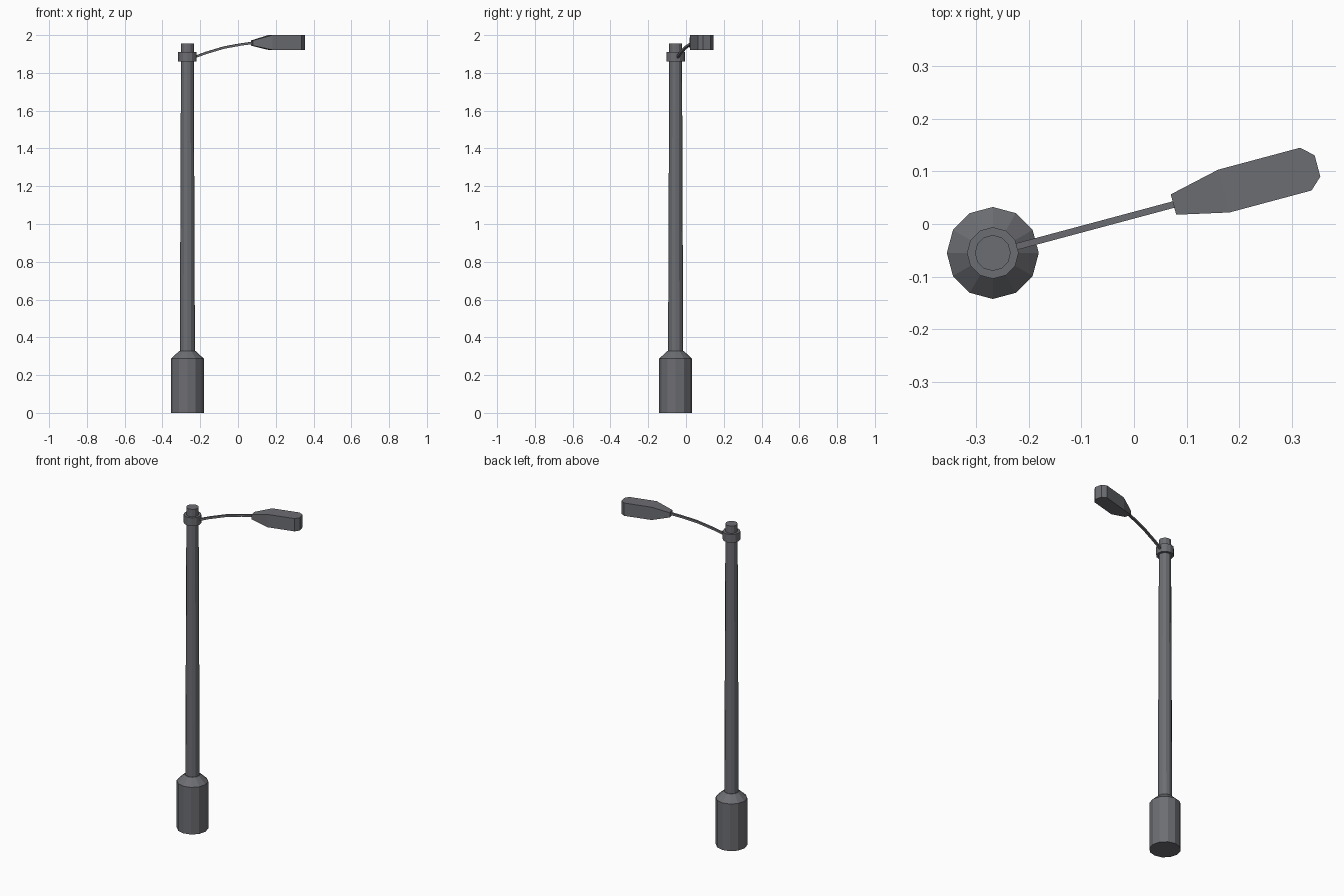
import bpy, bmesh, math
from mathutils import Vector, Matrix

if "Cube" in bpy.data.objects:
    bpy.data.objects.remove(bpy.data.objects["Cube"])

POLE = Vector((-0.268, -0.055, 0))      # pole axis position
TURN = math.radians(15)                 # heading of arm and lamp head
PLACE = Matrix.Translation(POLE) @ Matrix.Rotation(TURN, 4, 'Z')

grey = bpy.data.materials.new("dark grey metal")
grey.diffuse_color = (0.152, 0.155, 0.170, 1)
grey.use_nodes = True
grey.node_tree.nodes["Principled BSDF"].inputs["Base Color"].default_value = grey.diffuse_color


def finish(name, bm, matrix):
    bmesh.ops.recalc_face_normals(bm, faces=bm.faces)
    bm.transform(matrix)
    mesh = bpy.data.meshes.new(name)
    bm.to_mesh(mesh)
    bm.free()
    mesh.materials.append(grey)
    obj = bpy.data.objects.new(name, mesh)
    bpy.context.collection.objects.link(obj)
    return obj


def loft(name, rings, matrix):
    """Skin closed rings of equal point count and cap both ends."""
    bm = bmesh.new()
    loops = [[bm.verts.new(p) for p in ring] for ring in rings]
    n = len(loops[0])
    for a, b in zip(loops, loops[1:]):
        for i in range(n):
            j = (i + 1) % n
            bm.faces.new((a[i], a[j], b[j], b[i]))
    bm.faces.new(loops[0][::-1])
    bm.faces.new(loops[-1])
    return finish(name, bm, matrix)


def turned(name, profile, sides=12):
    """Round part from (radius, height) pairs around the pole axis."""
    rings = [[(r * math.cos(2 * math.pi * i / sides),
               r * math.sin(2 * math.pi * i / sides), z) for i in range(sides)]
             for r, z in profile]
    return loft(name, rings, Matrix.Translation(POLE))


# Round parts: base, tapered pole, collar, top cap
turned("base", [(0.0873, 0), (0.0873, 0.287), (0.043, 0.328)])
turned("pole", [(0.040, 0.32), (0.034, 1.87)])
turned("collar", [(0.049, 1.86), (0.049, 1.91)])
turned("top_cap", [(0.034, 1.90), (0.034, 1.955)])

# Thin bent arm with a square section
h = 0.0063
path = [(0.035, 1.882), (0.10, 1.905), (0.20, 1.934), (0.29, 1.950), (0.365, 1.960)]
loft("arm", [[(u, -h, z - h), (u, h, z - h), (u, h, z + h), (u, -h, z + h)]
             for u, z in path], PLACE)

# Lamp head: rectangular sections (distance, half width, bottom, top)
sections = [(0.355, 0.020, 1.944, 1.972), (0.454, 0.042, 1.922, 2.0),
            (0.615, 0.042, 1.922, 2.0), (0.638, 0.021, 1.922, 2.0)]
loft("lamp_head", [[(u, -w, lo), (u, w, lo), (u, w, hi), (u, -w, hi)]
                   for u, w, lo, hi in sections], PLACE)
